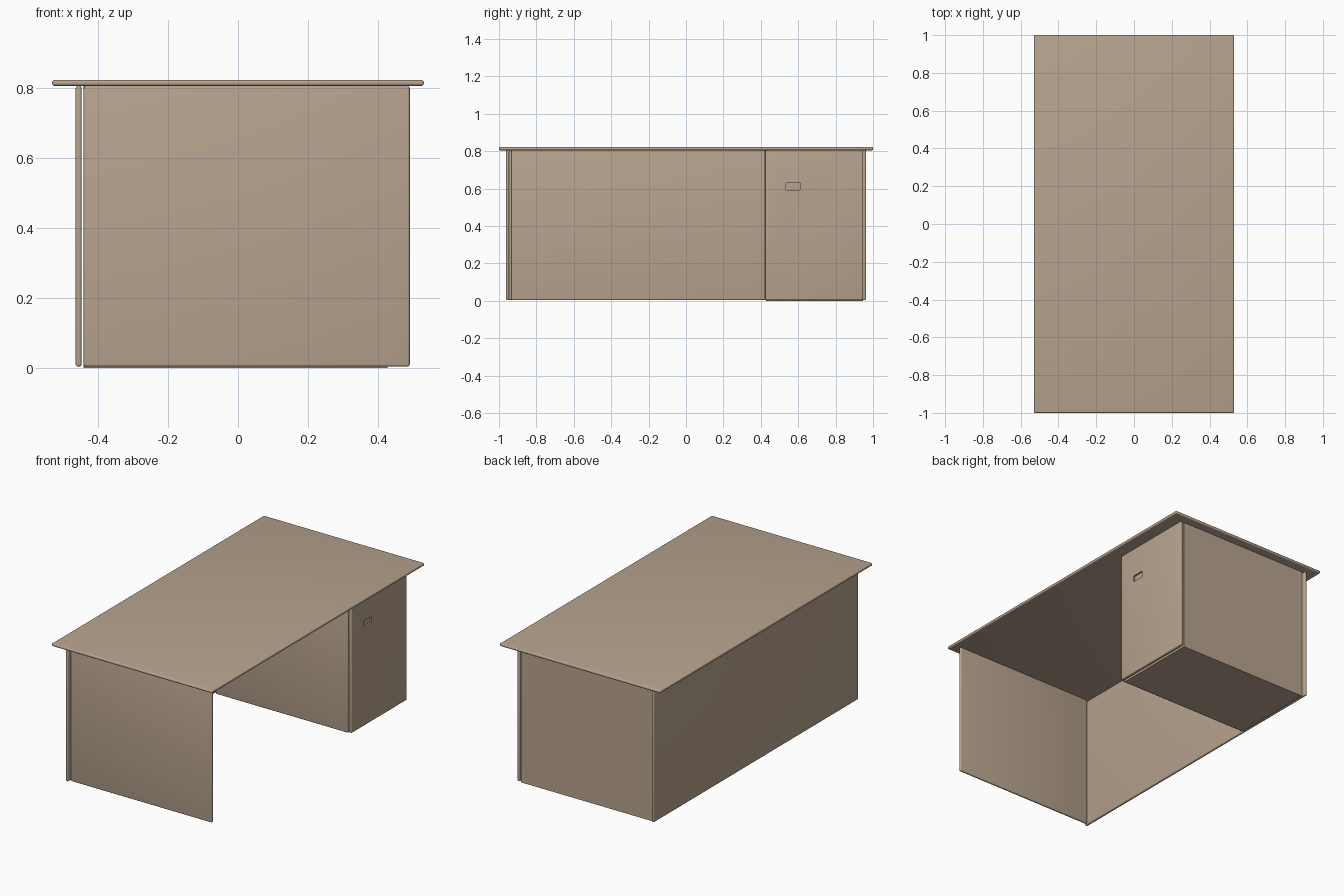
import bpy

if "Cube" in bpy.data.objects:
    bpy.data.objects.remove(bpy.data.objects["Cube"])

wood = bpy.data.materials.new("light_brown_wood")
wood.diffuse_color = (0.48, 0.37, 0.275, 1.0)
wood.use_nodes = True
wood.node_tree.nodes["Principled BSDF"].inputs["Base Color"].default_value = wood.diffuse_color


def board(name, lo, hi, bevel=0.0):
    """Box from corner lo to corner hi, optionally with rounded edges."""
    bpy.ops.mesh.primitive_cube_add(size=1, location=[(a + b) / 2 for a, b in zip(lo, hi)])
    ob = bpy.context.object
    ob.name = name
    ob.scale = [b - a for a, b in zip(lo, hi)]
    bpy.ops.object.transform_apply(location=False, rotation=False, scale=True)
    ob.data.materials.append(wood)
    if bevel:
        mod = ob.modifiers.new("rounded", 'BEVEL')
        mod.width = bevel
        mod.segments = 4
        bpy.ops.object.modifier_apply(modifier=mod.name)
        bpy.ops.object.shade_smooth_by_angle()
    return ob


R = 0.007
# Desk top and rear modesty panel
board("desk_top", (-0.53, -1, 0.805), (0.53, 1, 0.822), R)
board("back_panel", (-0.463, -0.963, 0.004), (-0.446, 0.963, 0.805), R)
# Open-end leg panel
board("leg_panel", (-0.44, -0.948, 0.004), (0.49, -0.931, 0.805), R)

# Cabinet body with its inner side panel
board("cabinet_body", (-0.44, 0.428, 0.0), (0.426, 0.945, 0.805))
board("cabinet_inner_panel", (-0.44, 0.416, 0.004), (0.432, 0.43, 0.805), 0.005)

# Cabinet door with a recessed finger pull
door = board("cabinet_door", (0.433, 0.425, 0.004), (0.452, 0.947, 0.805), 0.005)
cutter = board("pull_cutter", (0.442, 0.535, 0.593), (0.48, 0.61, 0.63))
cutter.hide_render = True
bpy.context.view_layer.objects.active = door
cut = door.modifiers.new("pull", 'BOOLEAN')
cut.operation = 'DIFFERENCE'
cut.solver = 'EXACT'
cut.object = cutter
bpy.ops.object.modifier_apply(modifier=cut.name)
bpy.data.objects.remove(cutter)
